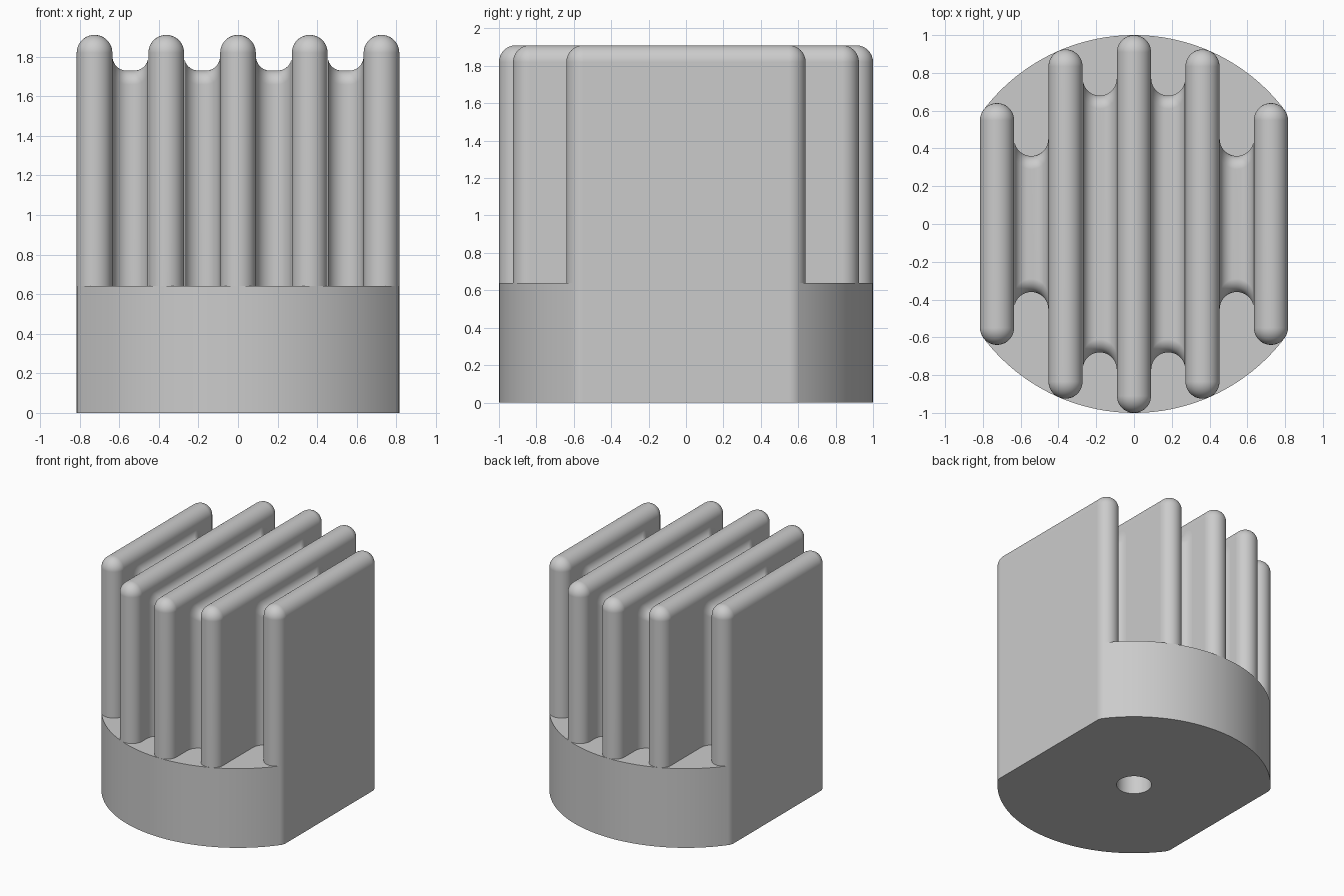
import bpy
import bmesh
from math import sin, cos, pi, sqrt, atan2

cube = bpy.data.objects.get("Cube")
if cube:
    bpy.data.objects.remove(cube)

R = 0.09            # half thickness of a fin, and half of each gap
PITCH = 0.3625      # spacing of the fins
BASE_TOP = 0.64
FIN_TOP = 1.91
WEB_TOP = 1.73
WEB_FILLET = 0.07
HOLE_R = 0.128
HOLE_DEPTH = 0.5
STEPS = 24

grey = bpy.data.materials.new("plain grey")
grey.use_nodes = True
colour = (0.6, 0.6, 0.6, 1)
grey.diffuse_color = colour
grey.node_tree.nodes["Principled BSDF"].inputs["Base Color"].default_value = colour


def finish(name, bm):
    """Turn a bmesh into a smooth shaded object."""
    bmesh.ops.remove_doubles(bm, verts=bm.verts, dist=0.0001)
    bmesh.ops.recalc_face_normals(bm, faces=bm.faces)
    mesh = bpy.data.meshes.new(name)
    bm.to_mesh(mesh)
    bm.free()
    mesh.materials.append(grey)
    obj = bpy.data.objects.new(name, mesh)
    bpy.context.collection.objects.link(obj)
    bpy.ops.object.select_all(action='DESELECT')
    obj.select_set(True)
    bpy.context.view_layer.objects.active = obj
    bpy.ops.object.shade_smooth_by_angle(angle=pi / 6)
    weighted = obj.modifiers.new("even shading", 'WEIGHTED_NORMAL')
    weighted.keep_sharp = True
    return obj


def loft(name, columns, cap):
    """Skin upright slices, each (x, half length, top, corner radius)."""
    bm = bmesh.new()
    slices = []
    for x, half, top, r in columns:
        arc = [i * pi / 2 / 8 for i in range(9)]
        side = [(half - r + r * cos(a), top - r + r * sin(a)) for a in arc]
        side = [(half, BASE_TOP)] + side
        outline = side + [(-y, z) for y, z in reversed(side)]
        slices.append([bm.verts.new((x, y, z)) for y, z in outline])
    for a, b in zip(slices, slices[1:]):
        for i in range(len(a) - 1):
            bm.faces.new((a[i], a[i + 1], b[i + 1], b[i]))
    if cap:
        bm.faces.new(slices[0])
        bm.faces.new(slices[-1])
    return finish(name, bm)


def fin_centre_y(x):
    """Where the round fin end touches the outer circle from inside."""
    return sqrt((1 - R) ** 2 - x * x)


# Base: round body with two flats and blended corners, blind hole below
bm = bmesh.new()
cx = 2 * PITCH
cy = fin_centre_y(cx)
join = atan2(cy, cx)
quarter = [(cx + R * cos(join * i / 8), cy + R * sin(join * i / 8)) for i in range(8)]
for i in range(25):
    a = join + (pi / 2 - join) * i / 24
    quarter.append((cos(a), sin(a)))
half = quarter + [(-x, y) for x, y in reversed(quarter[:-1])]
outline = half + [(-x, -y) for x, y in half]
hole = [(HOLE_R * cos(2 * pi * i / 48), HOLE_R * sin(2 * pi * i / 48)) for i in range(48)]
rims = []
for points, top in ((outline, BASE_TOP), (hole, HOLE_DEPTH)):
    low = [bm.verts.new((x, y, 0)) for x, y in points]
    high = [bm.verts.new((x, y, top)) for x, y in points]
    for i in range(len(low)):
        j = (i + 1) % len(low)
        bm.faces.new((low[i], low[j], high[j], high[i]))
        rims.append(bm.edges.get((low[i], low[j])))
    bm.faces.new(high)
bmesh.ops.triangle_fill(bm, edges=rims, use_beauty=True)
finish("base", bm)

# Fins: fully rounded upright plates
names = ("outer_right", "inner_right", "middle", "inner_left", "outer_left")
for k, name in enumerate(names):
    x = (k - 2) * PITCH
    y = fin_centre_y(x)
    columns = []
    for i in range(STEPS + 1):
        t = pi * i / STEPS
        s = R * sin(t)
        columns.append((x - R * cos(t), y + s, FIN_TOP - R + s, s))
    loft("fin_" + name, columns, True)

# Webs: shorter walls filling the gaps, hollowed at the ends and along the top
flat = R - WEB_FILLET
for k, name in enumerate(("outer_right", "inner_right", "inner_left", "outer_left")):
    x = (k - 1.5) * PITCH
    reach = 0.36 if "outer" in name else 0.68
    columns = []
    for i in range(STEPS + 1):
        t = pi * i / STEPS
        u = -R * cos(t)
        d = max(0, abs(u) - flat)
        rise = WEB_FILLET - sqrt(max(0, WEB_FILLET ** 2 - d * d))
        columns.append((x + u, reach + R - R * sin(t), WEB_TOP + rise, WEB_FILLET))
    loft("web_" + name, columns, False)
